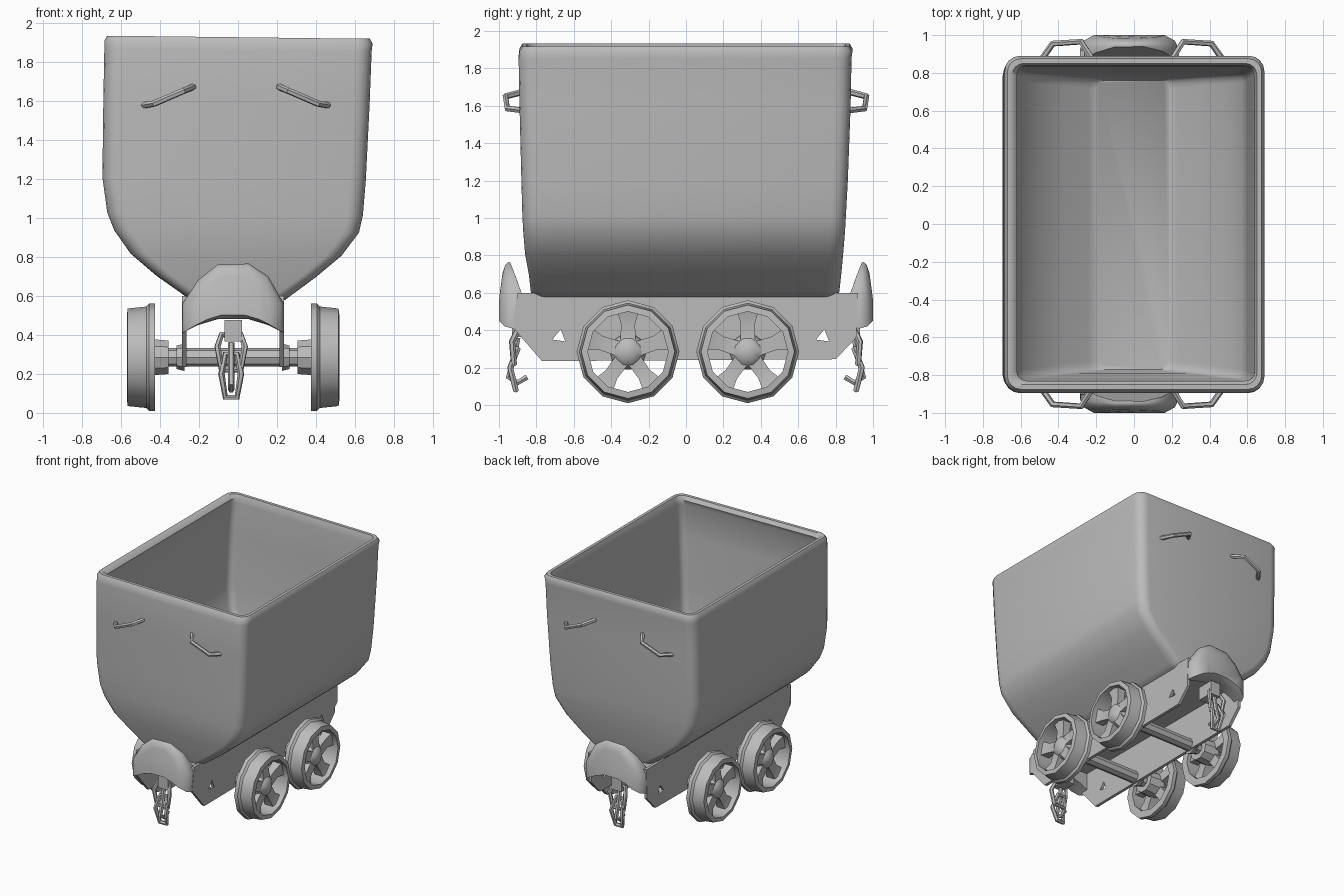
import bpy
import bmesh
from math import cos, sin, pi, radians
from mathutils import Matrix, Vector

if "Cube" in bpy.data.objects:
    bpy.data.objects.remove(bpy.data.objects["Cube"])

grey = bpy.data.materials.new("plain_grey")
grey.use_nodes = True
grey.diffuse_color = (0.5, 0.5, 0.5, 1)
grey.node_tree.nodes["Principled BSDF"].inputs["Base Color"].default_value = (0.5, 0.5, 0.5, 1)

MID = -0.025  # centre line of the running gear


def finish(bm, name, angle=40):
    bmesh.ops.recalc_face_normals(bm, faces=bm.faces[:])
    mesh = bpy.data.meshes.new(name)
    bm.to_mesh(mesh)
    bm.free()
    mesh.materials.append(grey)
    ob = bpy.data.objects.new(name, mesh)
    bpy.context.collection.objects.link(ob)
    bpy.ops.object.select_all(action="DESELECT")
    ob.select_set(True)
    bpy.context.view_layer.objects.active = ob
    bpy.ops.object.shade_smooth_by_angle(angle=radians(angle))
    return ob


def loft(bm, rings, cap_start=True, cap_end=True, closed=False):
    loops = [[bm.verts.new(p) for p in ring] for ring in rings]
    pairs = list(zip(loops, loops[1:]))
    if closed:
        pairs.append((loops[-1], loops[0]))
    for a, b in pairs:
        for i in range(len(a)):
            j = (i + 1) % len(a)
            bm.faces.new((a[i], a[j], b[j], b[i]))
    if not closed and cap_start:
        bm.faces.new(loops[0])
    if not closed and cap_end:
        bm.faces.new(loops[-1])


def box(bm, centre, size):
    m = Matrix.Translation(centre) @ Matrix.Diagonal((*size, 1))
    bmesh.ops.create_cube(bm, size=1, matrix=m)


def rod(bm, x0, x1, r0, r1, y, z, sides=10):
    rings = [[(x, y + r * cos(2 * pi * i / sides), z + r * sin(2 * pi * i / sides))
              for i in range(sides)] for x, r in ((x0, r0), (x1, r1))]
    loft(bm, rings)


def tube(name, paths, radius):
    curve = bpy.data.curves.new(name, "CURVE")
    curve.dimensions = "3D"
    curve.bevel_depth = radius
    curve.bevel_resolution = 1
    curve.use_fill_caps = True
    for pts, cyclic in paths:
        s = curve.splines.new("POLY")
        s.points.add(len(pts) - 1)
        for p, co in zip(s.points, pts):
            p.co = (*co, 1)
        s.use_cyclic_u = cyclic
    tmp = bpy.data.objects.new(name + "_path", curve)
    bpy.context.collection.objects.link(tmp)
    bpy.context.view_layer.update()
    mesh = bpy.data.meshes.new_from_object(tmp.evaluated_get(bpy.context.evaluated_depsgraph_get()))
    bpy.data.objects.remove(tmp)
    bm = bmesh.new()
    bm.from_mesh(mesh)
    return finish(bm, name)


# Tub: rounded rectangles lofted up the outside, over the rim and down inside
def rounded(z, x0, x1, y0, y1, r=0.08, steps=4):
    ring = []
    for k, (cx, cy) in enumerate(((x1 - r, y1 - r), (x0 + r, y1 - r), (x0 + r, y0 + r), (x1 - r, y0 + r))):
        for i in range(steps + 1):
            a = (k + i / steps) * pi / 2
            ring.append((cx + r * cos(a), cy + r * sin(a), z - 0.012 * cx))
    return ring


outer = [(0.58, -0.25, 0.24, -0.82, 0.81), (0.61, -0.29, 0.28, -0.83, 0.82),
         (0.70, -0.42, 0.40, -0.84, 0.83), (0.81, -0.55, 0.53, -0.86, 0.84),
         (0.93, -0.635, 0.62, -0.87, 0.85), (1.02, -0.67, 0.64, -0.875, 0.855),
         (1.20, -0.695, 0.655, -0.88, 0.865), (1.60, -0.69, 0.675, -0.89, 0.88),
         (1.86, -0.685, 0.685, -0.895, 0.885), (1.90, -0.685, 0.69, -0.89, 0.89)]
rings = [rounded(*o) for o in outer]
rings.append(rounded(1.925, -0.67, 0.675, -0.875, 0.875, 0.07))
rings.append(rounded(1.925, -0.645, 0.65, -0.85, 0.85, 0.06))
rings.append(rounded(1.895, -0.62, 0.64, -0.83, 0.84, 0.05))
for z, x0, x1, y0, y1 in reversed(outer[:-1]):
    t = 0.05
    rings.append(rounded(z + 0.03 * (z < 1), x0 + t, x1 - t, y0 + t, y1 - t, 0.05))
bm = bmesh.new()
loft(bm, rings)
finish(bm, "tub", 50)

# Grab handles on both ends
for end, label in ((-1, "front"), (1, "back")):
    for side in (-1, 1):
        pts = [(0.48, 0.87, 1.575), (0.42, 0.955, 1.585), (0.27, 0.965, 1.65), (0.21, 0.87, 1.675)]
        pts = [(side * x - 0.01, end * y, z) for x, y, z in pts]
        tube(f"{label}_handle_{'left' if side > 0 else 'right'}", [(pts, False)], 0.017)

# Chassis side plates with sloped ends and small triangular holes
plate = [(-0.90, 0.60), (-0.93, 0.42), (-0.77, 0.235), (0.80, 0.245), (0.91, 0.36), (0.92, 0.60)]
for side, label in ((-1, "right"), (1, "left")):
    x = MID + side * 0.25
    bm = bmesh.new()
    loft(bm, [[(x + d, y, z) for y, z in plate] for d in (-0.012, 0.012)])
    ob = finish(bm, "chassis_plate_" + label, 30)
    cut = bmesh.new()
    for y in (-0.68, 0.73):
        loft(cut, [[(x + d, y + dy, 0.37 + dz) for dy, dz in ((-0.035, -0.02), (0.035, -0.03), (0.01, 0.035))]
                   for d in (-0.1, 0.1)])
    cutter = finish(cut, "hole_cutter")
    cutter.hide_render = True
    mod = ob.modifiers.new("holes", "BOOLEAN")
    mod.object = cutter
    mod.solver = "EXACT"
    bpy.context.view_layer.objects.active = ob
    bpy.ops.object.modifier_apply(modifier="holes")
    bpy.data.objects.remove(cutter)

bm = bmesh.new()
box(bm, (MID, 0, 0.575), (0.5, 1.78, 0.03))
finish(bm, "chassis_deck", 30)

# Domed bumpers with an arched lower edge
shape = [(-0.26, 0.41), (-0.26, 0.56), (-0.18, 0.68), (-0.08, 0.76), (0.08, 0.765), (0.18, 0.70),
         (0.26, 0.56), (0.26, 0.41), (0.18, 0.45), (0.08, 0.48), (-0.08, 0.48), (-0.18, 0.45)]
for end, label in ((-1, "front"), (1, "back")):
    rings = []
    for scale, depth, lean in ((0.98, 0.865, 0.38), (1, 0.93, 0.1), (0.93, 0.97, -0.02), (0.72, 1.0, -0.1)):
        rings.append([(MID + x * scale, end * (depth + lean * max(0, z - 0.57)),
                       0.56 + (z - 0.56) * scale) for x, z in shape])
    bm = bmesh.new()
    loft(bm, rings)
    finish(bm, label + "_bumper", 55)

# Couplings: drawbar, hanging links and a hook
for end, label in ((-1, "front"), (1, "back")):
    bm = bmesh.new()
    box(bm, (MID, end * 0.86, 0.42), (0.09, 0.14, 0.11))
    finish(bm, label + "_drawbar", 30)

    def at(pts):
        return [(MID - 0.01 + x, end * y, z) for x, y, z in pts]
    upper = at([(-0.05, 0.90, 0.40), (0.05, 0.90, 0.40), (0.07, 0.93, 0.34), (0.05, 0.92, 0.22),
                (-0.05, 0.92, 0.22), (-0.07, 0.93, 0.34)])
    lower = at([(-0.03, 0.90, 0.30), (0.03, 0.90, 0.30), (0.05, 0.94, 0.2), (0.03, 0.91, 0.08),
                (-0.03, 0.91, 0.08), (-0.05, 0.94, 0.2)])
    hook = at([(0, 0.90, 0.36), (0, 0.92, 0.25), (0, 0.95, 0.15), (0, 0.90, 0.12), (0, 0.85, 0.15)])
    tube(label + "_coupling", [(upper, True), (lower, True), (hook, False)], 0.017)

# Axles and spoked wheels
SIDES, HUB_Z = 12, 0.285
tread = [(0.40, 0.215), (0.40, 0.275), (0.43, 0.275), (0.445, 0.26), (0.54, 0.25), (0.545, 0.215)]
for y, label in ((-0.31, "front"), (0.33, "back")):
    bm = bmesh.new()
    rod(bm, MID - 0.36, MID + 0.36, 0.048, 0.048, y, HUB_Z, 8)
    for side in (-1, 1):
        rod(bm, MID + side * 0.25, MID + side * 0.29, 0.07, 0.06, y, HUB_Z, 8)
    finish(bm, label + "_axle")
    for side in (-1, 1):
        bm = bmesh.new()
        rings = []
        for i in range(SIDES):
            a = 2 * pi * i / SIDES
            rings.append([(MID + side * px, y + r * cos(a), HUB_Z + r * sin(a)) for px, r in tread])
        loft(bm, rings, closed=True)
        rod(bm, MID + side * 0.33, MID + side * 0.45, 0.09, 0.10, y, HUB_Z)
        dome = Matrix.Translation((MID + side * 0.45, y, HUB_Z)) @ Matrix.Diagonal((0.85, 1, 1, 1))
        bmesh.ops.create_uvsphere(bm, u_segments=10, v_segments=8, radius=0.095, matrix=dome)
        for k in range(5):
            a = 2 * pi * k / 5 + pi / 2
            out, across = Vector((0, cos(a), sin(a))), Vector((0, -sin(a), cos(a)))
            centre = Vector((MID, y, HUB_Z))
            section = []
            for r, w, x0, x1 in ((0.06, 0.04, 0.42, 0.50), (0.15, 0.038, 0.43, 0.49), (0.225, 0.06, 0.43, 0.51)):
                section.append([centre + out * r + across * w * s + Vector((side * px, 0, 0))
                                for s, px in ((-1, x0), (1, x0), (1, x1), (-1, x1))])
            loft(bm, section)
        finish(bm, f"{label}_wheel_{'left' if side > 0 else 'right'}", 35)
